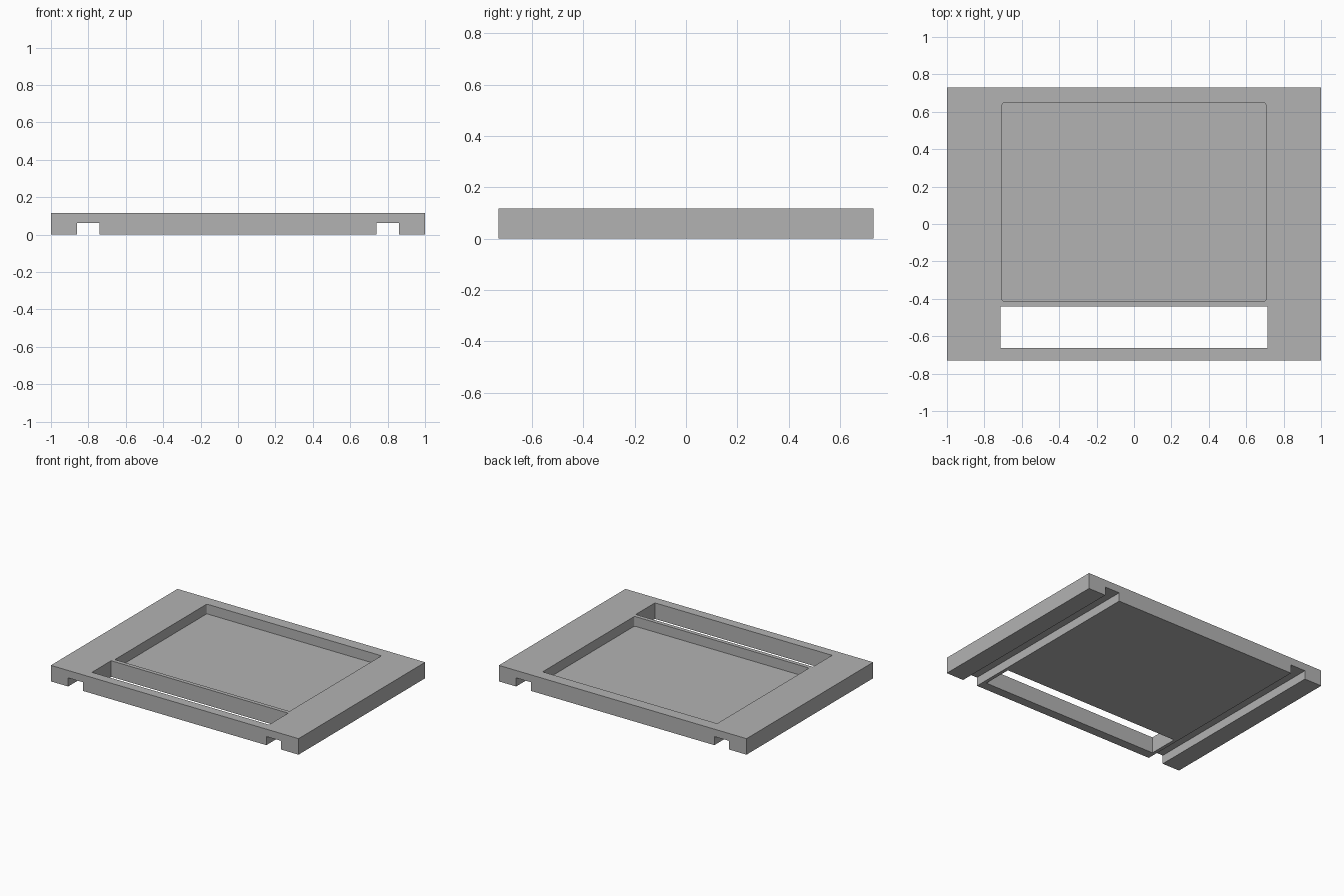
import bpy
import bmesh

if "Cube" in bpy.data.objects:
    bpy.data.objects.remove(bpy.data.objects["Cube"], do_unlink=True)

HALF_X, HALF_Y, HEIGHT = 1.0, 0.73, 0.117
GROOVE_IN, GROOVE_OUT, GROOVE_TOP = 0.74, 0.86, 0.063
POCKET_FLOOR = 0.046

# Single plain grey
grey = bpy.data.materials.new("plain grey")
grey.use_nodes = True
colour = (0.45, 0.45, 0.45, 1.0)
grey.diffuse_color = colour
grey.node_tree.nodes["Principled BSDF"].inputs["Base Color"].default_value = colour


def add_object(name, bm):
    bmesh.ops.recalc_face_normals(bm, faces=bm.faces)
    mesh = bpy.data.meshes.new(name)
    bm.to_mesh(mesh)
    bm.free()
    mesh.materials.append(grey)
    obj = bpy.data.objects.new(name, mesh)
    bpy.context.collection.objects.link(obj)
    return obj


def extruded_profile(name, points):
    """Front profile (x, z) swept along the full depth."""
    bm = bmesh.new()
    face = bm.faces.new([bm.verts.new((x, -HALF_Y, z)) for x, z in points])
    swept = bmesh.ops.extrude_face_region(bm, geom=[face])["geom"]
    verts = [v for v in swept if isinstance(v, bmesh.types.BMVert)]
    bmesh.ops.translate(bm, verts=verts, vec=(0, 2 * HALF_Y, 0))
    return add_object(name, bm)


def box(name, low, high, radius=0.0):
    """Box between two corners, with optional rounded vertical edges."""
    bm = bmesh.new()
    bmesh.ops.create_cube(bm, size=1)
    for v in bm.verts:
        v.co = [h if c > 0 else l for c, l, h in zip(v.co, low, high)]
    if radius:
        upright = [e for e in bm.edges
                   if abs(e.verts[0].co.z - e.verts[1].co.z) > radius]
        bmesh.ops.bevel(bm, geom=upright, offset=radius, segments=4,
                        profile=0.5, affect='EDGES')
    return add_object(name, bm)


def cut(target, cutter):
    cutter.hide_render = True
    mod = target.modifiers.new(cutter.name, 'BOOLEAN')
    mod.operation = 'DIFFERENCE'
    mod.solver = 'EXACT'
    mod.object = cutter
    bpy.context.view_layer.objects.active = target
    bpy.ops.object.modifier_apply(modifier=mod.name)
    bpy.data.objects.remove(cutter, do_unlink=True)


# Plate with two grooves along its underside
right_half = [(HALF_X, HEIGHT), (HALF_X, 0), (GROOVE_OUT, 0),
              (GROOVE_OUT, GROOVE_TOP), (GROOVE_IN, GROOVE_TOP), (GROOVE_IN, 0)]
profile = right_half + [(-x, z) for x, z in reversed(right_half)]
plate = extruded_profile("base_plate", profile)

# Shallow rounded pocket in the top
cut(plate, box("pocket_cutter", (-0.705, -0.413, POCKET_FLOOR),
               (0.705, 0.647, HEIGHT + 0.1), radius=0.01))

# Slot through the plate near the front
cut(plate, box("slot_cutter", (-0.715, -0.663, -0.1),
               (0.715, -0.442, HEIGHT + 0.1)))
